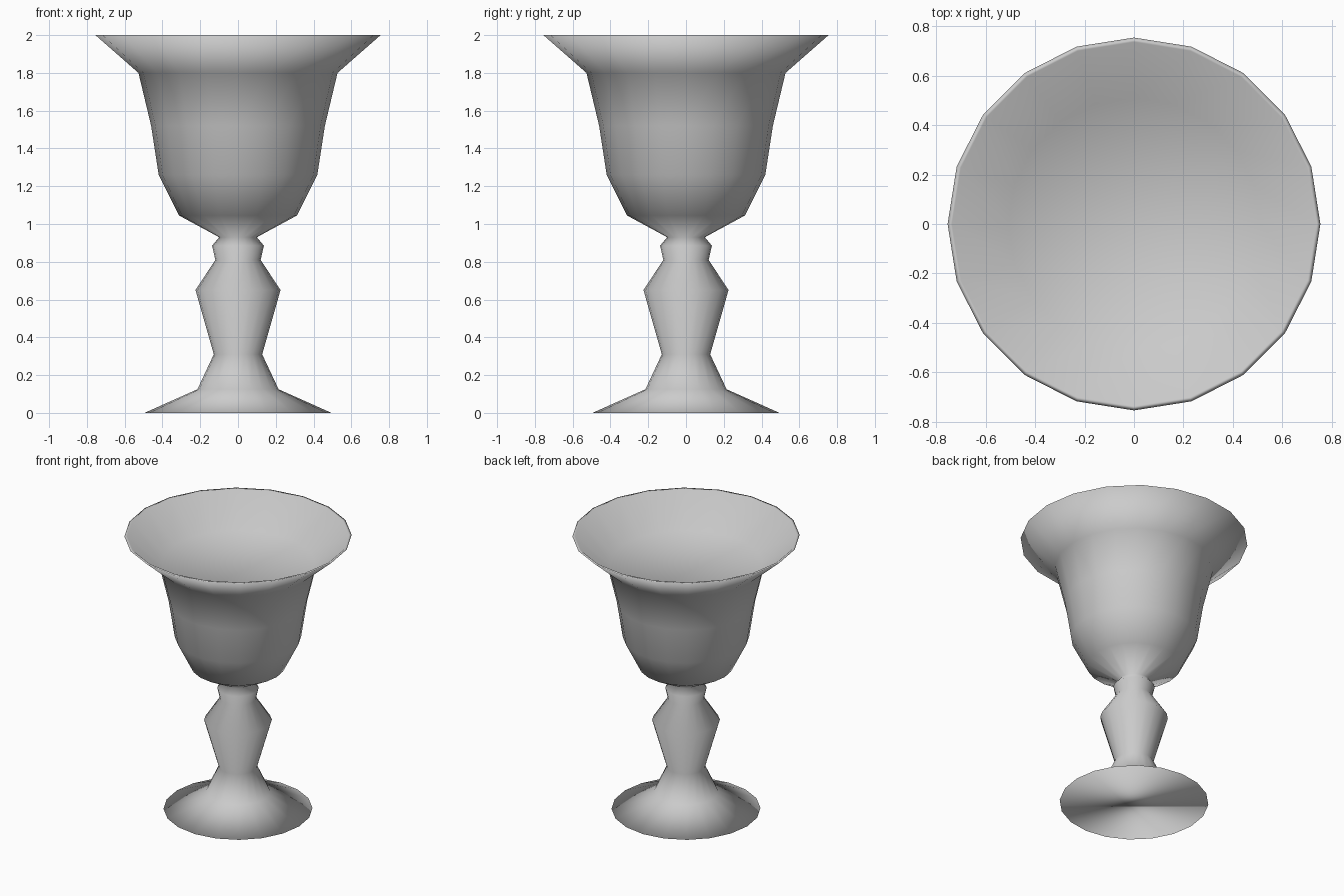
import bpy, bmesh
from math import cos, sin, pi

if "Cube" in bpy.data.objects:
    bpy.data.objects.remove(bpy.data.objects["Cube"])

SIDES = 20

# Profile (radius, height): foot, stem, bowl, flared lip, then inside to the floor
PROFILE = [
    (0.495, 0.0), (0.215, 0.125), (0.128, 0.31), (0.225, 0.65),
    (0.12, 0.81), (0.137, 0.885), (0.10, 0.93), (0.312, 1.045),
    (0.42, 1.26), (0.46, 1.52), (0.527, 1.80), (0.755, 2.0),
    (0.737, 2.0), (0.51, 1.80),
]


def lathe(name, profile):
    bm = bmesh.new()
    rings = [[bm.verts.new((r * cos(2 * pi * i / SIDES), r * sin(2 * pi * i / SIDES), z))
              for i in range(SIDES)] for r, z in profile]
    for low, high in zip(rings, rings[1:]):
        for i in range(SIDES):
            j = (i + 1) % SIDES
            bm.faces.new((low[i], low[j], high[j], high[i]))
    # Underside of the foot and floor of the bowl
    bm.faces.new(rings[0][::-1])
    bm.faces.new(rings[-1])
    for f in bm.faces:
        f.smooth = True
    mesh = bpy.data.meshes.new(name)
    bm.to_mesh(mesh)
    bm.free()
    obj = bpy.data.objects.new(name, mesh)
    bpy.context.collection.objects.link(obj)
    return obj


lathe("goblet", PROFILE)
